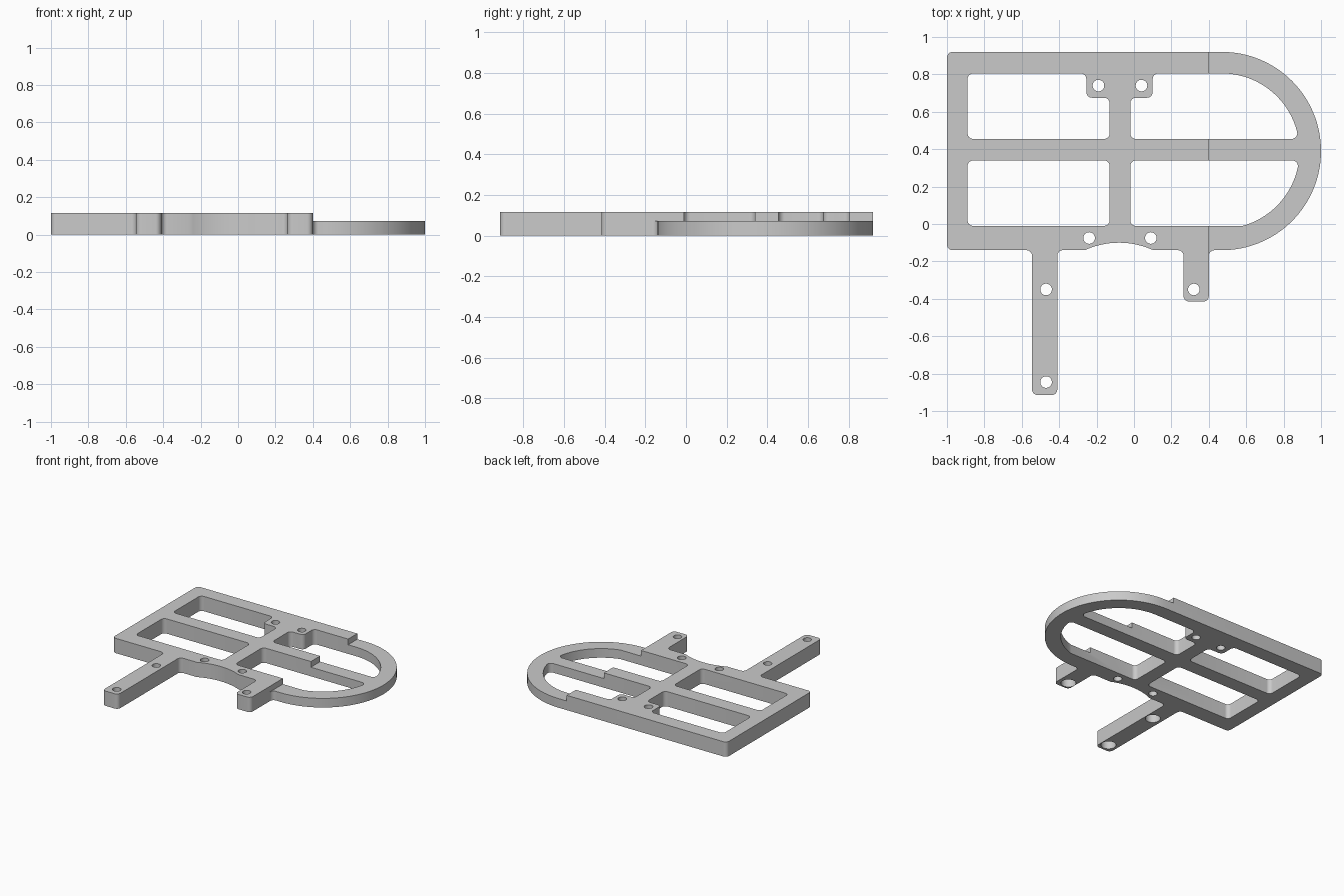
import bpy, bmesh
from math import cos, sin, tan, radians
from mathutils import Vector

if "Cube" in bpy.data.objects:
    bpy.data.objects.remove(bpy.data.objects["Cube"])

THICK, THIN, STEP_X = 0.117, 0.072, 0.4
FILLET = 0.03
BOW = (0.47, 0.39)          # centre of the rounded end

grey = bpy.data.materials.new("plain grey")
grey.use_nodes = True
grey.diffuse_color = (0.59, 0.59, 0.59, 1)
grey.node_tree.nodes["Principled BSDF"].inputs["Base Color"].default_value = grey.diffuse_color


def arc(centre, r, a0, a1, n):
    """Points along an arc, angles in degrees."""
    angles = [radians(a0 + (a1 - a0) * i / n) for i in range(n + 1)]
    return [(centre[0] + r * cos(a), centre[1] + r * sin(a)) for a in angles]


def rounded(corners, steps=6):
    """Polygon outline; corners given with a third value are filleted by it."""
    out = []
    for i, c in enumerate(corners):
        p = Vector(c[:2])
        if len(c) == 2:
            out.append(p)
            continue
        u = (Vector(corners[i - 1][:2]) - p).normalized()
        v = (Vector(corners[(i + 1) % len(corners)][:2]) - p).normalized()
        half = u.angle(v) / 2
        trim = c[2] / tan(half)
        mid = p + (u + v).normalized() * (c[2] / sin(half))
        a, b = p + u * trim - mid, p + v * trim - mid
        for k in range(steps + 1):
            spoke = a.lerp(b, k / steps).normalized()
            out.append(mid + spoke * c[2])
    return out


def prism(bm, outline, z0, z1):
    bottom = [bm.verts.new((p[0], p[1], z0)) for p in outline]
    face = bm.faces.new(bottom)
    top = bmesh.ops.extrude_face_region(bm, geom=[face])["geom"]
    bmesh.ops.translate(bm, vec=(0, 0, z1 - z0),
                        verts=[g for g in top if isinstance(g, bmesh.types.BMVert)])


def solid(name, prisms):
    bm = bmesh.new()
    for outline, z0, z1 in prisms:
        prism(bm, outline, z0, z1)
    bmesh.ops.recalc_face_normals(bm, faces=bm.faces)
    mesh = bpy.data.meshes.new(name)
    bm.to_mesh(mesh)
    bm.free()
    mesh.materials.append(grey)
    obj = bpy.data.objects.new(name, mesh)
    bpy.context.collection.objects.link(obj)
    return obj


def box(x0, x1, y0, y1):
    return [(x0, y0), (x1, y0), (x1, y1), (x0, y1)]


def soft(points):
    return [(x, y, FILLET) for x, y in points]


# Frame outline with the two mounting arms, the front arch and the round end
outline = rounded(
    soft([(-1, 0.92), (-1, -0.14),
          (-0.545, -0.14), (-0.545, -0.915), (-0.41, -0.915), (-0.41, -0.14)])
    + arc((-0.08, -0.54), 0.44, 114.5, 65.5, 16)
    + soft([(0.265, -0.14), (0.265, -0.415), (0.4, -0.415), (0.4, -0.14)])
    + arc(BOW, 0.53, -90, 90, 64))
frame = solid("frame", [(outline, 0, THICK)])

# Four windows; the back pair is notched around the screw tabs
back_left = rounded(soft([(-0.89, 0.805), (-0.89, 0.455), (-0.13, 0.455),
                          (-0.13, 0.675), (-0.255, 0.675), (-0.255, 0.805)]))
front_left = rounded(soft(box(-0.89, -0.13, -0.01, 0.34)))
back_right = rounded(soft([(0.1, 0.805), (0.1, 0.675), (-0.02, 0.675),
                           (-0.02, 0.455), (0.88, 0.455)])
                     + arc(BOW, 0.415, 15, 90, 28))
front_right = rounded(arc(BOW, 0.415, -74.5, -13, 24)
                      + soft([(0.882, 0.34), (-0.02, 0.34), (-0.02, -0.01)]))

# Screw holes, counterbored from below on the arms
arm_holes = [(-0.47, -0.35), (-0.47, -0.845), (0.32, -0.35)]
frame_holes = [(-0.19, 0.74), (0.04, 0.74), (-0.24, -0.075), (0.09, -0.075)]


def circle(c, r):
    return arc(c, r, 0, 360, 32)[:-1]


through = [back_left, front_left, back_right, front_right]
through += [circle(c, 0.031) for c in arm_holes + frame_holes]
cutters = [
    solid("opening_cutter", [(o, -0.1, 0.3) for o in through]),
    solid("counterbore_cutter", [(circle(c, 0.054), -0.1, 0.06) for c in arm_holes]),
    solid("step_cutter", [(box(STEP_X, 1.2, -1.2, 1.2), THIN, 0.3)]),
]
for cutter in cutters:
    cutter.hide_render = True
    mod = frame.modifiers.new(cutter.name, 'BOOLEAN')
    mod.operation, mod.solver, mod.object = 'DIFFERENCE', 'EXACT', cutter

# Bake the cuts and discard the cutters
graph = bpy.context.evaluated_depsgraph_get()
baked = bpy.data.meshes.new_from_object(frame.evaluated_get(graph))
frame.modifiers.clear()
frame.data = baked
for cutter in cutters:
    bpy.data.objects.remove(cutter)

bpy.ops.object.select_all(action='DESELECT')
frame.select_set(True)
bpy.context.view_layer.objects.active = frame
bpy.ops.object.shade_smooth_by_angle(angle=radians(30))
